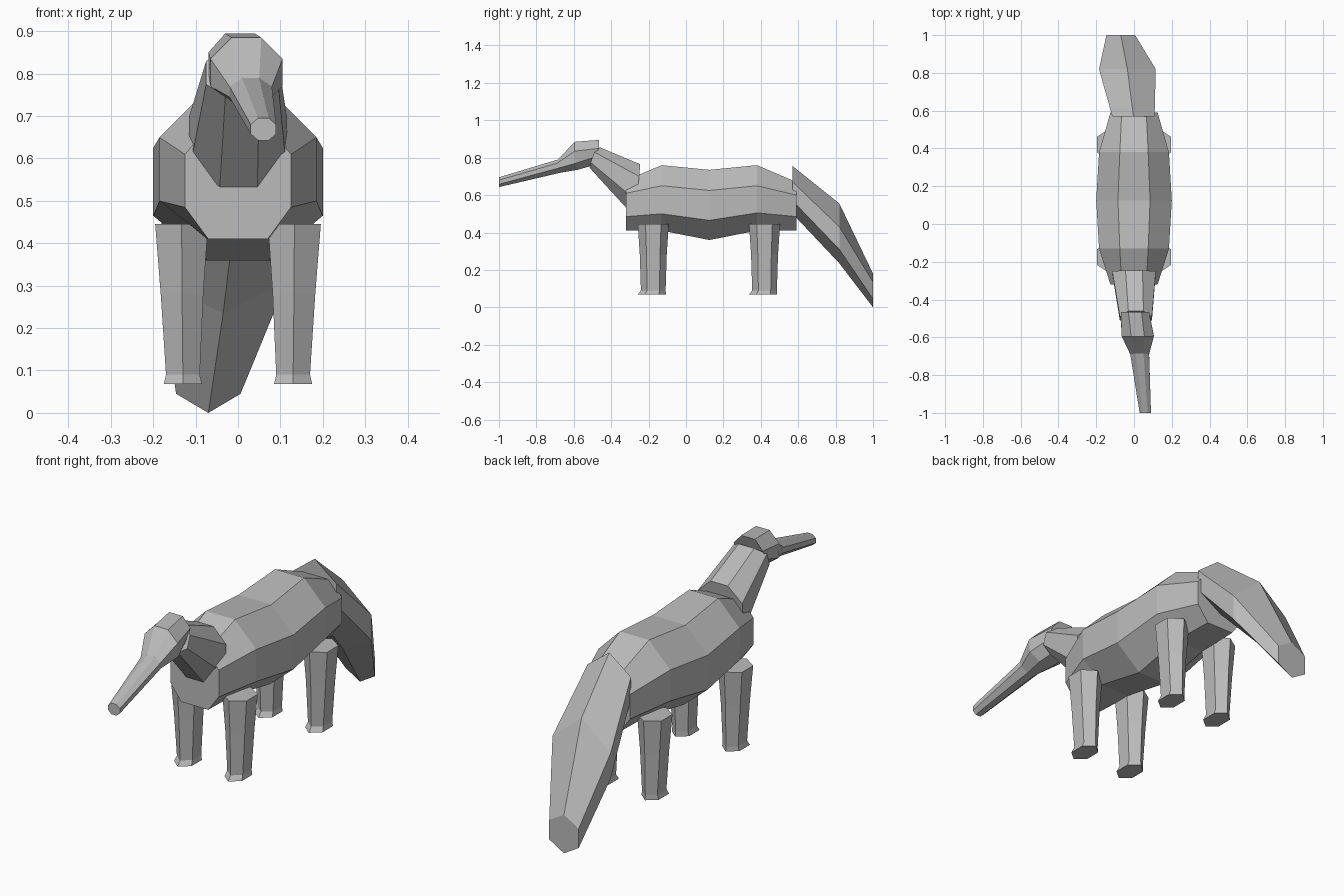
import bpy
import bmesh
import math

default_cube = bpy.data.objects.get("Cube")
if default_cube:
    bpy.data.objects.remove(default_cube, do_unlink=True)


def make_material(name, colour):
    material = bpy.data.materials.new(name)
    material.use_nodes = True
    material.diffuse_color = colour
    shader = material.node_tree.nodes["Principled BSDF"]
    shader.inputs["Base Color"].default_value = colour
    shader.inputs["Roughness"].default_value = 0.8
    return material


grey_clay = make_material("grey clay", (0.5, 0.5, 0.5, 1))


def loft(name, rings):
    """Skin a flat-shaded tube through rings of equal size and cap both ends."""
    mesh = bpy.data.meshes.new(name)
    bm = bmesh.new()
    loops = [[bm.verts.new(point) for point in ring] for ring in rings]
    for first, second in zip(loops, loops[1:]):
        for i in range(len(first)):
            j = (i + 1) % len(first)
            bm.faces.new((first[i], first[j], second[j], second[i]))
    bm.faces.new(loops[0])
    bm.faces.new(loops[-1])
    bmesh.ops.recalc_face_normals(bm, faces=bm.faces)
    bm.to_mesh(mesh)
    bm.free()
    mesh.materials.append(grey_clay)
    part = bpy.data.objects.new(name, mesh)
    bpy.context.collection.objects.link(part)
    return part


def octagon(ys, heights, wide, narrow_top, narrow_bottom, centre=0):
    """Eight-sided section; ys and heights run top, upper, lower, bottom."""
    halves = (narrow_top, wide, wide, narrow_bottom)
    right = [(centre + w, y, z) for w, y, z in zip(halves, ys, heights)]
    left = [(centre - w, y, z) for w, y, z in zip(halves, ys, heights)]
    return right + left[::-1]


def ridge_hexagon(y, heights, wide, centre):
    """Six-sided section with a ridge at the top and the bottom."""
    top, upper, lower, bottom = heights
    return [(centre, y, top), (centre + wide, y, upper), (centre + wide, y, lower),
            (centre, y, bottom), (centre - wide, y, lower), (centre - wide, y, upper)]


# Trunk
loft("body", [
    octagon([-0.32] * 4, (0.68, 0.61, 0.485, 0.41), 0.125, 0.065, 0.07),
    octagon([-0.13] * 4, (0.76, 0.65, 0.50, 0.41), 0.185, 0.075, 0.075),
    octagon([0.125] * 4, (0.735, 0.625, 0.465, 0.36), 0.20, 0.085, 0.075),
    octagon([0.38] * 4, (0.76, 0.65, 0.505, 0.41), 0.185, 0.075, 0.075),
    octagon([0.59] * 4, (0.67, 0.60, 0.485, 0.41), 0.125, 0.065, 0.07),
])

# Neck, leaning forward from the shoulders
loft("neck", [
    octagon((-0.245, -0.25, -0.265, -0.29), (0.765, 0.70, 0.57, 0.50), 0.115, 0.045, 0.045),
    octagon((-0.46, -0.49, -0.51, -0.515), (0.855, 0.83, 0.775, 0.745), 0.085, 0.04, 0.04, 0.01),
])

# Head tapering into a long snout that turns slightly to its left
loft("head", [
    octagon((-0.465, -0.465, -0.50, -0.51), (0.895, 0.85, 0.80, 0.755), 0.075, 0.035, 0.035, 0.005),
    octagon((-0.595, -0.595, -0.59, -0.58), (0.885, 0.835, 0.77, 0.735), 0.085, 0.035, 0.035, 0.02),
    octagon((-0.685, -0.69, -0.68, -0.67), (0.79, 0.77, 0.745, 0.72), 0.05, 0.02, 0.02, 0.03),
    octagon([-1.0] * 4, (0.695, 0.68, 0.658, 0.643), 0.03, 0.013, 0.013, 0.06),
])

# Bushy tail hanging down and swinging to the right
loft("tail", [
    ridge_hexagon(0.57, (0.755, 0.67, 0.57, 0.50), 0.112, -0.003),
    ridge_hexagon(0.82, (0.555, 0.43, 0.31, 0.235), 0.15, -0.035),
    ridge_hexagon(1.0, (0.18, 0.135, 0.045, 0.0), 0.076, -0.07),
])


def leg_ring(x, y, z, radius_x, radius_y):
    """Hexagonal leg section with corners facing front and back."""
    angles = [math.radians(60 * i + 30) for i in range(6)]
    return [(x + radius_x * math.cos(a), y + radius_y * math.sin(a), z) for a in angles]


# Legs with small flared feet
for side_name, side in (("left", 1), ("right", -1)):
    for end_name, y in (("front", -0.175), ("hind", 0.42)):
        loft(f"{end_name}_{side_name}_leg", [
            leg_ring(side * 0.133, y, 0.445, 0.072, 0.083),
            leg_ring(side * 0.132, y, 0.28, 0.058, 0.072),
            leg_ring(side * 0.13, y, 0.09, 0.046, 0.066),
            leg_ring(side * 0.13, y - 0.008, 0.068, 0.052, 0.076),
        ])
